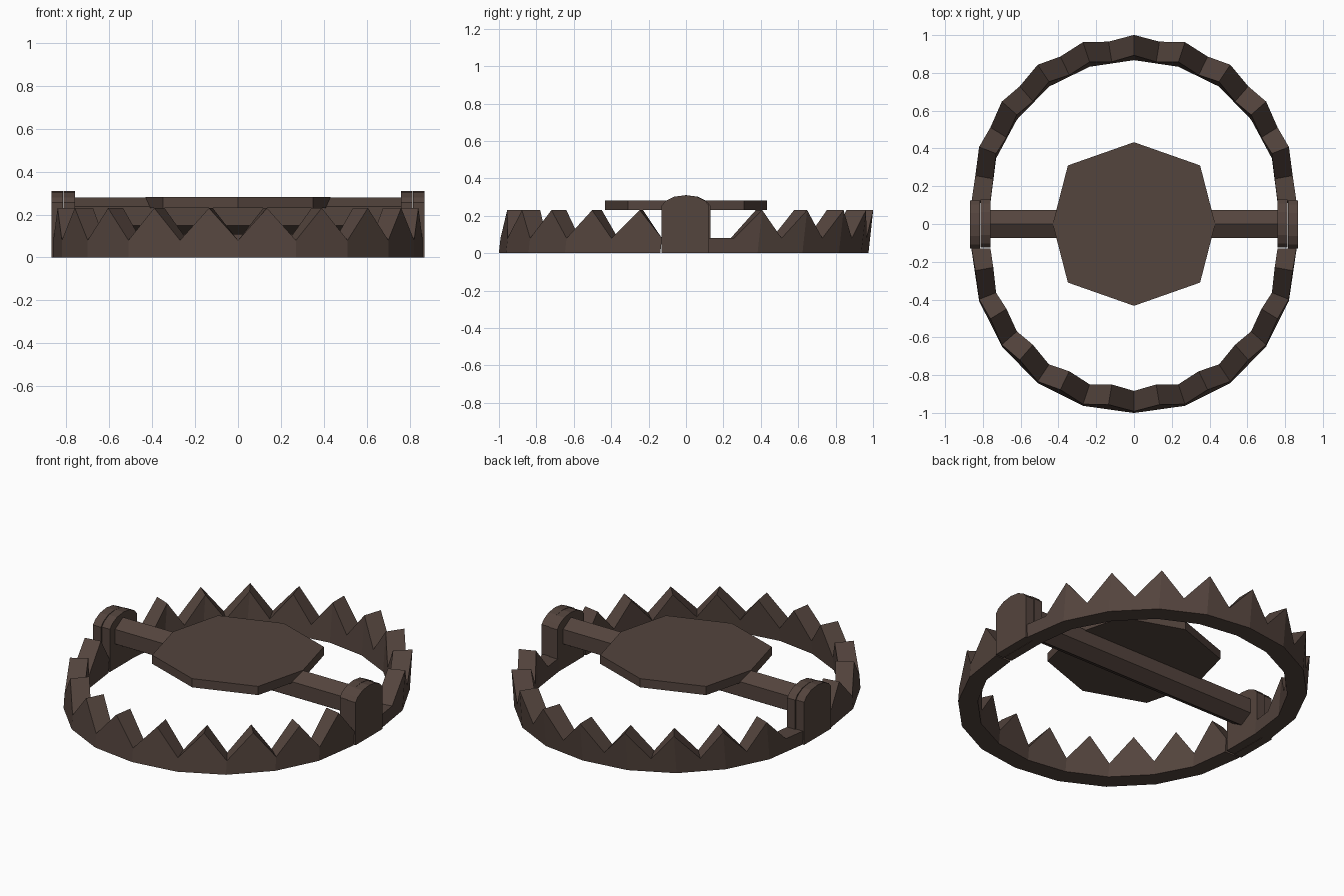
import bpy, bmesh, math

if "Cube" in bpy.data.objects:
    bpy.data.objects.remove(bpy.data.objects["Cube"])

iron = bpy.data.materials.new("dark brown iron")
iron.diffuse_color = (0.088, 0.058, 0.047, 1)
iron.use_nodes = True
iron.node_tree.nodes["Principled BSDF"].inputs["Base Color"].default_value = iron.diffuse_color


def make(name, bm):
    bmesh.ops.recalc_face_normals(bm, faces=bm.faces)
    mesh = bpy.data.meshes.new(name)
    bm.to_mesh(mesh)
    bm.free()
    mesh.materials.append(iron)
    obj = bpy.data.objects.new(name, mesh)
    bpy.context.collection.objects.link(obj)
    return obj


def prism(name, points, offset):
    """Extrude a planar outline by an offset vector."""
    bm = bmesh.new()
    face = bm.faces.new([bm.verts.new(p) for p in points])
    ext = bmesh.ops.extrude_face_region(bm, geom=[face])
    bmesh.ops.translate(bm, vec=offset,
                        verts=[v for v in ext["geom"] if isinstance(v, bmesh.types.BMVert)])
    return make(name, bm)


# quarter outlines of the jaws, from the hinge to the middle
OUTER = [(.86, .125), (.82, .395), (.70, .635), (.51, .83), (.27, .95), (0, .988)]
INNER = [(.76, .125), (.73, .36), (.62, .565), (.45, .74), (.235, .845), (0, .88)]


def stations(quarter):
    """Mirror the quarter and add a point midway along each segment."""
    pts = quarter + [(-x, y) for x, y in reversed(quarter[:-1])]
    out = [pts[0]]
    for a, b in zip(pts, pts[1:]):
        out += [((a[0] + b[0]) / 2, (a[1] + b[1]) / 2), b]
    return out


def jaw(name, side, peak_parity):
    bm = bmesh.new()
    outer, inner = stations(OUTER), stations(INNER)
    last = len(outer) - 1
    rings = []
    for i, (o, n) in enumerate(zip(outer, inner)):
        z = .23 if i % 2 == peak_parity and 0 < i < last else .08
        ring = [(o, 0), (o, z), (n, z), (n, 0)]
        # the whole jaw leans slightly backwards
        rings.append([bm.verts.new((p[0], side * p[1] + .11 * h - .0125, h)) for p, h in ring])
    for a, b in zip(rings, rings[1:]):
        for k in range(4):
            m = (k + 1) % 4
            bm.faces.new((a[k], a[m], b[m], b[k]))
    bm.faces.new(rings[0])
    bm.faces.new(rings[-1])
    make(name, bm)


# toothed jaws: ten teeth in front, nine behind in the gaps
jaw("front_jaw", -1, 1)
jaw("back_jaw", 1, 0)

# round-topped hinge lugs, two plates at each end
for side, label in ((1, "right"), (-1, "left")):
    for x, dy, part in ((.76, 0.003, "inner"), (.815, -.003, "outer")):
        prof = [(-.127, 0), (.127, 0), (.127, .255), (.105, .28), (.06, .302),
                (0, .31), (-.06, .302), (-.105, .28), (-.127, .255)]
        prism(f"{label}_{part}_hinge_lug", [(side * x, y + dy, z) for y, z in prof],
              (side * .053, 0, 0))

# six-sided cross bar
hexagon = [(-.78, .087 * math.sin(k * math.pi / 3), .193 + .087 * math.cos(k * math.pi / 3))
           for k in range(6)]
prism("cross_bar", hexagon, (1.56, 0, 0))

# eight-sided pressure plate
plate = [(.43, 0), (.35, .31), (0, .433), (-.35, .31),
         (-.43, 0), (-.35, -.31), (0, -.433), (.35, -.31)]
prism("pressure_plate", [(x, y, .23) for x, y in plate], (0, 0, .052))
